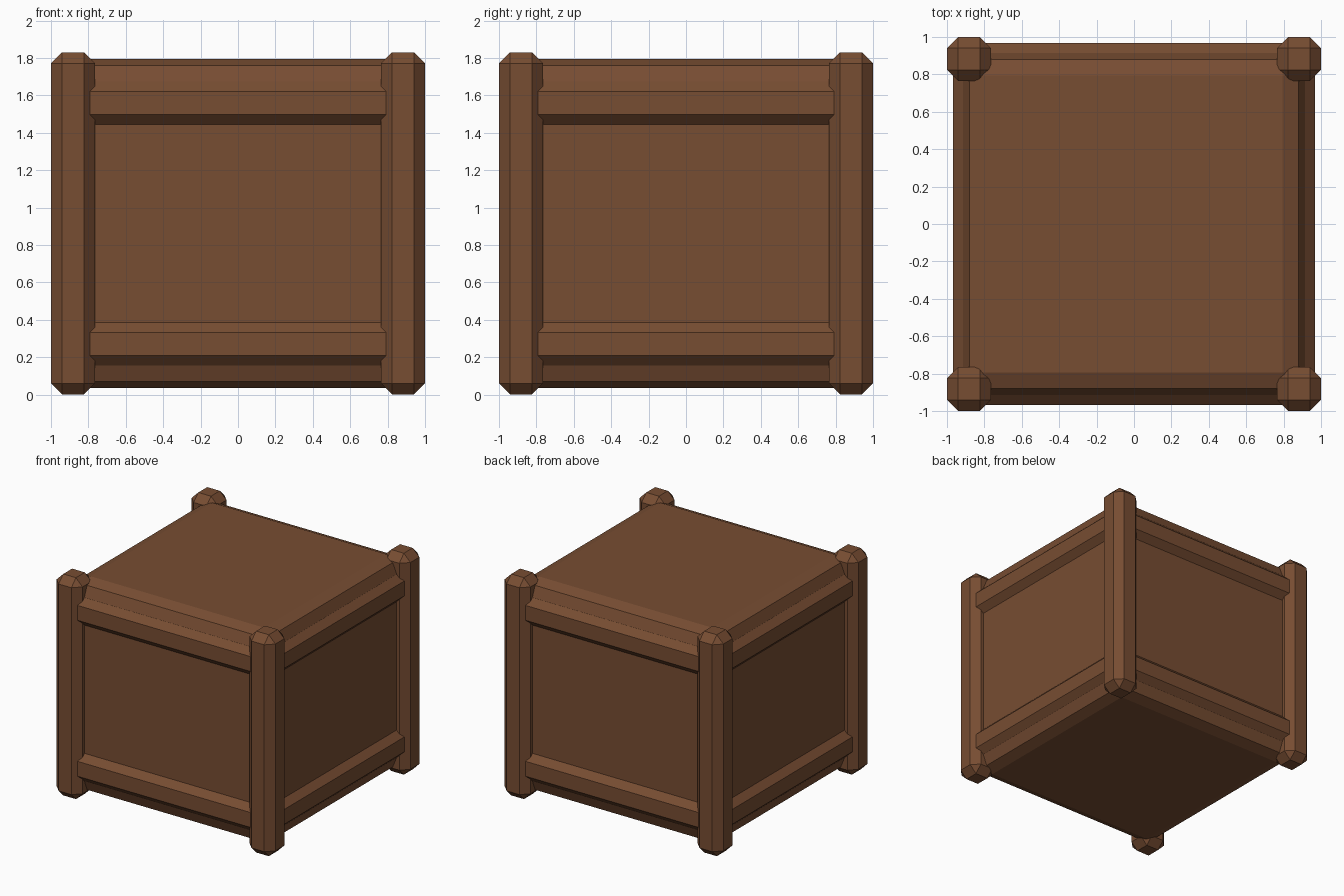
import bpy, bmesh

if "Cube" in bpy.data.objects:
    bpy.data.objects.remove(bpy.data.objects["Cube"])

wood = bpy.data.materials.new("brown wood")
wood.diffuse_color = (0.185, 0.074, 0.032, 1)
wood.use_nodes = True
wood.node_tree.nodes["Principled BSDF"].inputs["Base Color"].default_value = wood.diffuse_color


def bevelled_box(name, centre, half_xy, z0, z1, width, segments=1):
    bm = bmesh.new()
    bmesh.ops.create_cube(bm, size=1)
    for v in bm.verts:
        v.co.x = centre[0] + v.co.x * 2 * half_xy
        v.co.y = centre[1] + v.co.y * 2 * half_xy
        v.co.z = (z0 + z1) / 2 + v.co.z * (z1 - z0)
    bmesh.ops.bevel(bm, geom=bm.edges[:], offset=width, offset_type='OFFSET',
                    segments=segments, profile=0.5, affect='EDGES')
    mesh = bpy.data.meshes.new(name)
    bm.to_mesh(mesh)
    bm.free()
    mesh.materials.append(wood)
    obj = bpy.data.objects.new(name, mesh)
    bpy.context.collection.objects.link(obj)
    return obj


# Crate body with softly rounded edges
bevelled_box("crate_body", (0, 0), 0.915, 0.035, 1.795, 0.12, 2)

# Bands running around all four sides
bevelled_box("lower_band", (0, 0), 0.968, 0.155, 0.386, 0.054)
bevelled_box("upper_band", (0, 0), 0.968, 1.444, 1.675, 0.054)

# Corner posts
for sx, side in ((-1, "left"), (1, "right")):
    for sy, end in ((-1, "front"), (1, "back")):
        bevelled_box(f"{end}_{side}_post", (sx * 0.882, sy * 0.882),
                     0.118, 0, 1.83, 0.06)
